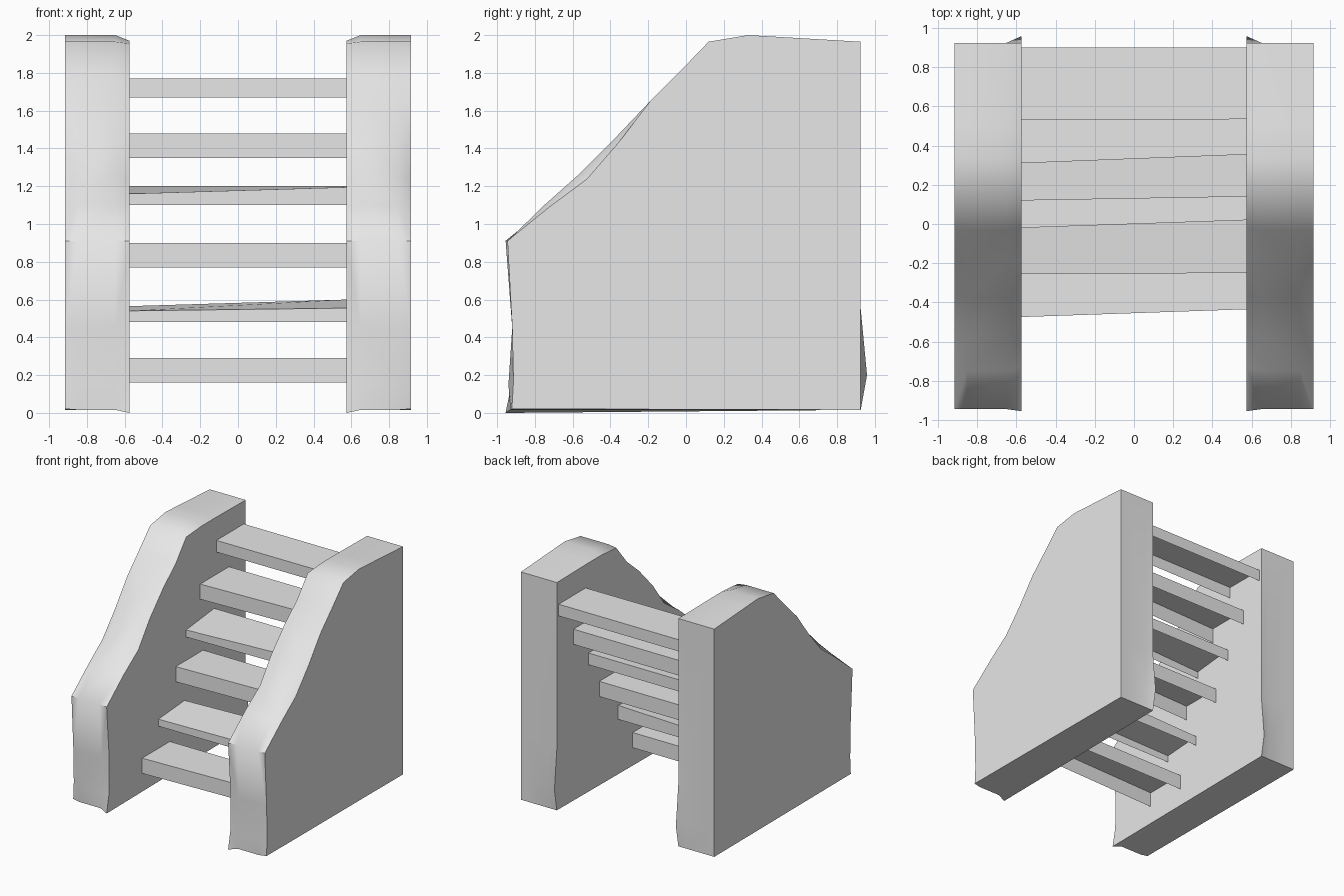
import bpy, bmesh, math
from mathutils import Vector

if "Cube" in bpy.data.objects:
    bpy.data.objects.remove(bpy.data.objects["Cube"], do_unlink=True)

stone = bpy.data.materials.new("pale_grey")
stone.use_nodes = True
stone.diffuse_color = (0.8, 0.8, 0.8, 1)
stone.node_tree.nodes["Principled BSDF"].inputs["Base Color"].default_value = stone.diffuse_color


def finish(name, bm, smooth_angle=0):
    """Turn a bmesh into an object, keeping edges above the angle sharp."""
    for face in bm.faces:
        face.smooth = smooth_angle > 0
    for edge in bm.edges:
        edge.smooth = edge.calc_face_angle(math.pi) < smooth_angle
    mesh = bpy.data.meshes.new(name)
    bm.to_mesh(mesh)
    bm.free()
    mesh.materials.append(stone)
    obj = bpy.data.objects.new(name, mesh)
    bpy.context.collection.objects.link(obj)


# Side wall profile: y, z, chip at outer edge, chip at inner edge
PROFILE = [
    (-.93, .016, .01, -.03), (-.94, .15, .03, .02), (-.92, .45, 0, 0),
    (-.945, .91, 0, -.01), (-.75, 1.1, .03, .02), (-.57, 1.26, .05, .05),
    (-.38, 1.45, .03, .01), (-.19, 1.65, 0, .01), (-.03, 1.81, 0, .03),
    (.12, 1.965, 0, .01), (.33, 2, 0, .03), (.5, 1.99, 0, .02),
    (.925, 1.965, 0, 0), (.925, .55, 0, 0), (.925, .23, 0, -.045),
    (.925, .016, 0, 0),
]
CENTRE = Vector((.3, .8))


def side_wall(name, side):
    bm = bmesh.new()
    rings = []
    for y, z, outer, inner in PROFILE:
        point = Vector((y, z))
        inward = (CENTRE - point).normalized()
        ring = []
        for x, chip in ((.915, outer), (.85, 0), (.65, 0), (.575, inner)):
            p = point + inward * chip
            ring.append(bm.verts.new((side * x, p.x, p.y)))
        rings.append(ring)
    for a, b in zip(rings, rings[1:] + rings[:1]):
        for i in range(3):
            bm.faces.new((a[i], a[i + 1], b[i + 1], b[i]))
    for column in (0, 3):
        bm.faces.new([ring[column] for ring in rings])
    bmesh.ops.recalc_face_normals(bm, faces=bm.faces)
    finish(name, bm, math.radians(50))


side_wall("left_side_wall", 1)
side_wall("right_side_wall", -1)

# Treads, open underneath: front y, front z and back z at each end, bottom z, back y
TREADS = [
    ((-.475, .29, .29), (-.435, .29, .29), .16, -.10),
    ((-.255, .54, .565), (-.25, .555, .6), .48, .10),
    ((-.02, .9, .9), (.02, .9, .9), .77, .35),
    ((.12, 1.16, 1.2), (.14, 1.195, 1.2), 1.1, .50),
    ((.31, 1.48, 1.48), (.355, 1.48, 1.48), 1.35, .70),
    ((.53, 1.77, 1.77), (.535, 1.77, 1.77), 1.67, .90),
]
for number, (right, left, bottom, back) in enumerate(TREADS, 1):
    bm = bmesh.new()
    ends = []
    for x, (front, front_top, back_top) in ((-.58, right), (.58, left)):
        section = ((front, bottom), (front, front_top), (back, back_top), (back, bottom))
        ends.append([bm.verts.new((x, y, z)) for y, z in section])
    a, b = ends
    for i in range(3):
        bm.faces.new((a[i], b[i], b[i + 1], a[i + 1]))
    finish(f"tread_{number}", bm)
